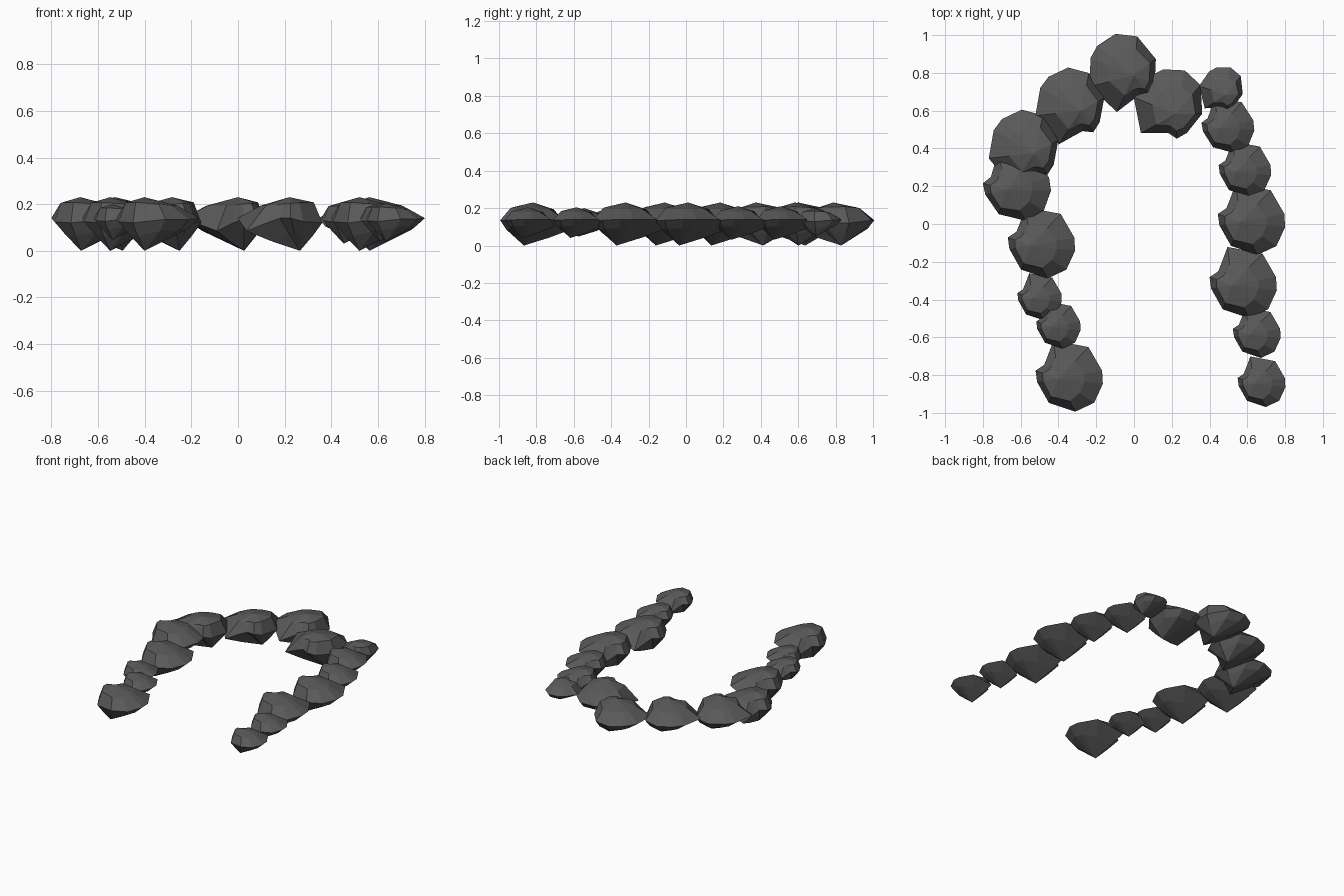
import bpy, bmesh
from math import radians
from mathutils import Vector, Matrix

old_cube = bpy.data.objects.get("Cube")
if old_cube:
    bpy.data.objects.remove(old_cube, do_unlink=True)

# Single dark stone colour
stone = bpy.data.materials.new("dark_grey_stone")
stone.use_nodes = True
stone_colour = (0.1, 0.1, 0.1, 1)
stone.diffuse_color = stone_colour
shader = next(n for n in stone.node_tree.nodes if n.type == "BSDF_PRINCIPLED")
shader.inputs["Base Color"].default_value = stone_colour
shader.inputs["Roughness"].default_value = 0.9

# Widest outline of one stone, with one low pointed corner
OUTLINE = [(-.085, .19, -.055), (-.115, .11, -.02), (-.135, .06, 0),
           (-.18, .03, 0), (-.172, -.03, -.015), (-.11, -.14, -.02),
           (.03, -.187, -.005), (.13, -.14, -.005), (.176, -.04, 0),
           (.172, .03, 0), (.1, .155, 0)]
PEAK = Vector((-.06, -.012, .09))
TIP = Vector((-.06, -.06, -.14))
MID_HEIGHT = .14
STEEP_SIDE = Vector((-.8, -.6))
BLUNT_SIDE = Vector((.75, -.66))


def stone_rings():
    """Crown, rim and keel rings; two sides are fuller than the rest."""
    crown, rim, keel = [], [], []
    for point in OUTLINE:
        edge = Vector(point)
        facing = edge.xy.normalized()
        steep = max(0, facing.dot(STEEP_SIDE))
        blunt = max(0, facing.dot(BLUNT_SIDE))
        upper = edge.lerp(PEAK, .45 - .2 * steep - .05 * blunt)
        upper.z = .054 + .014 * steep
        lower = edge.lerp(TIP, .45 - .25 * blunt)
        lower.z -= .004 + .014 * blunt
        crown.append(upper)
        rim.append(edge)
        keel.append(lower)
    return crown, rim, keel


def add_stone(name, x, y, size, turn):
    bm = bmesh.new()
    rings = [[bm.verts.new(p) for p in ring] for ring in stone_rings()]
    peak, tip = bm.verts.new(PEAK), bm.verts.new(TIP)
    count = len(OUTLINE)
    for i in range(count):
        j = (i + 1) % count
        bm.faces.new((peak, rings[0][i], rings[0][j]))
        for top, low in zip(rings, rings[1:]):
            bm.faces.new((top[i], low[i], low[j], top[j]))
        bm.faces.new((tip, rings[-1][j], rings[-1][i]))
    bmesh.ops.recalc_face_normals(bm, faces=bm.faces)

    # Turn and size the stone, then centre its outline on its place
    spread = Matrix.Diagonal((size, size, min(size, 1), 1))
    bm.transform(Matrix.Rotation(radians(turn), 4, "Z") @ spread)
    xs = [v.co.x for v in bm.verts]
    ys = [v.co.y for v in bm.verts]
    middle = Vector((min(xs) + max(xs), min(ys) + max(ys), 0)) / 2
    bmesh.ops.translate(bm, verts=bm.verts, vec=-middle)

    mesh = bpy.data.meshes.new(name)
    bm.to_mesh(mesh)
    bm.free()
    mesh.materials.append(stone)
    obj = bpy.data.objects.new(name, mesh)
    obj.location = (x, y, MID_HEIGHT)
    bpy.context.collection.objects.link(obj)


# Horseshoe of stones: x, y, size, turn
ROWS = {
    "right_stone": [(-.343, -.805, 1, 0), (-.4, -.535, .66, 0),
                    (-.5, -.385, .66, 0), (-.49, -.1, 1, 0),
                    (-.62, .2, 1, 5)],
    "back_stone": [(-.585, .4, 1.05, 140), (-.34, .625, 1.04, 140),
                   (-.06, .8, 1.05, 148), (.18, .635, 1.03, 112),
                   (.46, .715, .65, 115)],
    "left_stone": [(.497, .52, .78, 3), (.587, .29, .78, 0),
                   (.622, .025, 1, 0), (.578, -.31, 1, 0),
                   (.65, -.575, .71, 0), (.675, -.835, .71, 0)],
}
for row, places in ROWS.items():
    for number, place in enumerate(places, 1):
        add_stone(f"{row}_{number}", *place)
